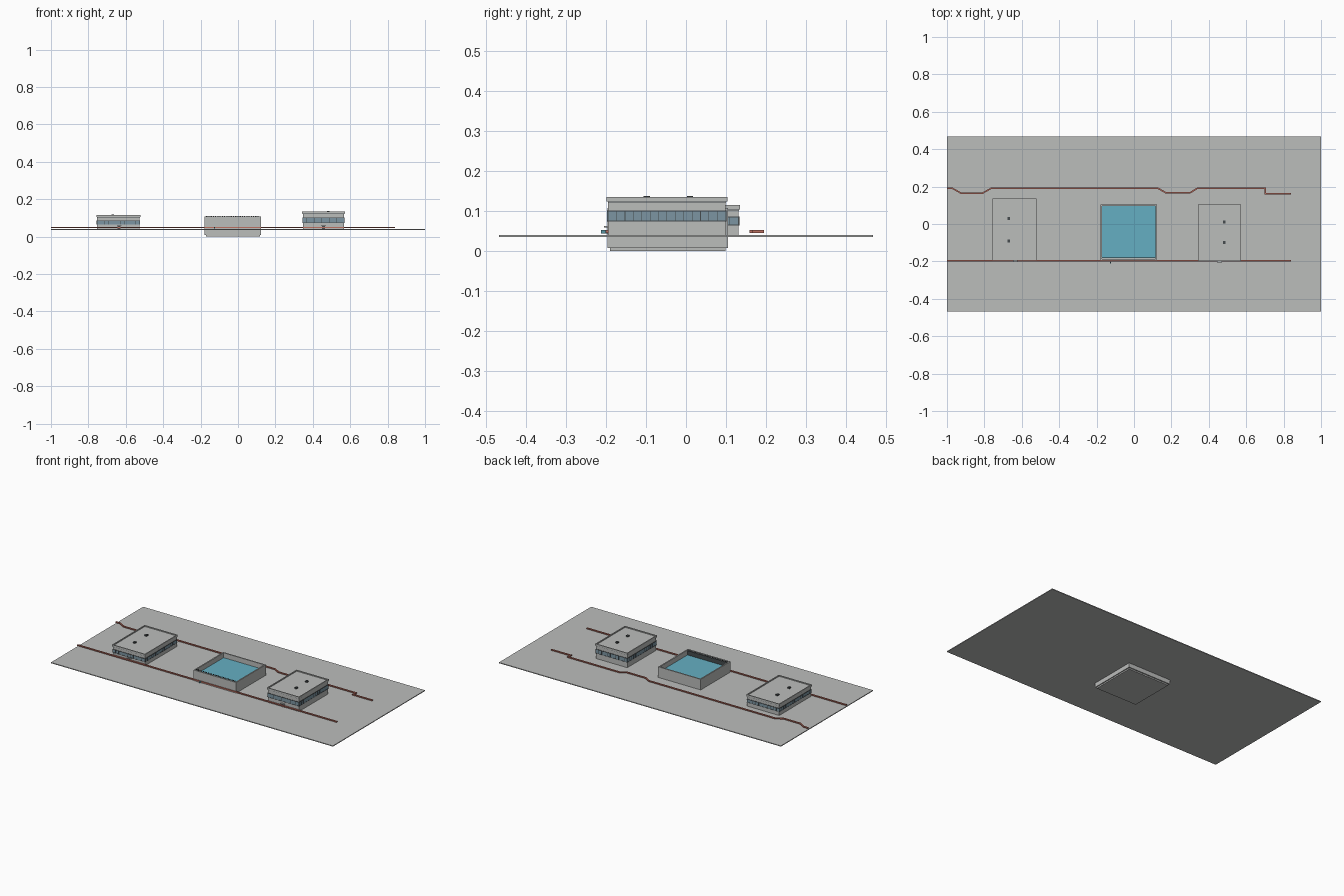
import bpy, bmesh
from mathutils import Vector

cube = bpy.data.objects.get("Cube")
if cube:
    bpy.data.objects.remove(cube, do_unlink=True)


def material(name, r, g, b):
    m = bpy.data.materials.new(name)
    m.use_nodes = True
    m.diffuse_color = (r, g, b, 1)
    m.node_tree.nodes["Principled BSDF"].inputs["Base Color"].default_value = (r, g, b, 1)
    return m


CONCRETE = material("concrete_grey", 0.5, 0.51, 0.5)
GLASS = material("window_glass", 0.2, 0.3, 0.36)
FRAME = material("dark_frame", 0.06, 0.07, 0.075)
WATER = material("water_blue", 0.13, 0.43, 0.54)
PIPE = material("pipe_red", 0.5, 0.16, 0.12)
TEAL = material("valve_teal", 0.1, 0.3, 0.36)


def boxes(name, mat, spans):
    """One object from boxes given as (x0, x1, y0, y1, z0, z1)."""
    bm = bmesh.new()
    for x0, x1, y0, y1, z0, z1 in spans:
        made = bmesh.ops.create_cube(bm, size=1)["verts"]
        for v in made:
            v.co = Vector(((x0 + x1) / 2 + v.co.x * (x1 - x0),
                           (y0 + y1) / 2 + v.co.y * (y1 - y0),
                           (z0 + z1) / 2 + v.co.z * (z1 - z0)))
    me = bpy.data.meshes.new(name)
    bm.to_mesh(me)
    bm.free()
    me.materials.append(mat)
    ob = bpy.data.objects.new(name, me)
    bpy.context.collection.objects.link(ob)
    return ob


def ring(x0, x1, y0, y1, z0, z1, t):
    """Four walls of thickness t."""
    return [(x0, x1, y0, y0 + t, z0, z1), (x0, x1, y1 - t, y1, z0, z1),
            (x0, x0 + t, y0 + t, y1 - t, z0, z1), (x1 - t, x1, y0 + t, y1 - t, z0, z1)]


def pipe(name, mat, points, z0, z1, half):
    """Mitred square duct along a flat path."""
    pts = [Vector(p) for p in points]
    bm = bmesh.new()
    rows = []
    for i, p in enumerate(pts):
        a = (p - pts[i - 1]).normalized() if i else (pts[1] - p).normalized()
        b = (pts[i + 1] - p).normalized() if i + 1 < len(pts) else a
        n = Vector((-a.y - b.y, a.x + b.x)).normalized()
        n *= half / n.dot(Vector((-a.y, a.x)))
        rows.append([bm.verts.new((*(p + s * n), z))
                     for s, z in ((1, z0), (-1, z0), (-1, z1), (1, z1))])
    for r, q in zip(rows, rows[1:]):
        for k in range(4):
            bm.faces.new((r[k], r[(k + 1) % 4], q[(k + 1) % 4], q[k]))
    bm.faces.new(rows[0])
    bm.faces.new(rows[-1])
    bmesh.ops.recalc_face_normals(bm, faces=bm.faces)
    me = bpy.data.meshes.new(name)
    bm.to_mesh(me)
    bm.free()
    me.materials.append(mat)
    bpy.context.collection.objects.link(bpy.data.objects.new(name, me))


def building(side, x0, x1, y0, y1, top, win0, win1, hatches, door_x):
    g, o = 0.04, 0.004
    a0, a1, b0, b1 = x0 + o, x1 - o, y0 + o, y1 - o
    roof = top - 0.006
    boxes(side + "_building_walls", CONCRETE, [(a0, a1, b0, b1, g, roof)])
    # Parapet and the shadow gap under it
    boxes(side + "_building_parapet", CONCRETE, ring(x0, x1, y0, y1, top - 0.011, top, 0.006))
    boxes(side + "_building_eave_strip", FRAME,
          ring(a0 - 0.001, a1 + 0.001, b0 - 0.001, b1 + 0.001, top - 0.0135, top - 0.011, 0.004))
    # Window band round all sides with mullions and sills
    e = 0.0015
    boxes(side + "_building_windows", GLASS, ring(a0 - e, a1 + e, b0 - e, b1 + e, win0, win1, 0.004))
    bars = []
    for z in (win0, win1):
        bars += ring(a0 - 0.0025, a1 + 0.0025, b0 - 0.0025, b1 + 0.0025, z - 0.001, z + 0.001, 0.005)
    nx, ny, h = round((a1 - a0) / 0.021), round((b1 - b0) / 0.021), 0.0007
    for i in range(nx + 1):
        x = a0 + (a1 - a0) * i / nx
        bars += [(x - h, x + h, y - 0.0025, y + 0.0025, win0, win1) for y in (b0, b1)]
    for i in range(ny + 1):
        y = b0 + (b1 - b0) * i / ny
        bars += [(x - 0.0025, x + 0.0025, y - h, y + h, win0, win1) for x in (a0, a1)]
    boxes(side + "_building_window_frames", FRAME, bars)
    # Entrance and roof hatches
    boxes(side + "_entrance_door", FRAME,
          [(door_x - 0.008, door_x + 0.008, b0 - 0.002, b0 + 0.002, g, 0.058)])
    boxes(side + "_entrance_canopy", CONCRETE,
          [(door_x - 0.013, door_x + 0.013, b0 - 0.011, b0, 0.059, 0.063)])
    boxes(side + "_roof_hatches", FRAME,
          [(x - 0.007, x + 0.007, y - 0.008, y + 0.008, roof, top + 0.002) for x, y in hatches])


# Ground slab
boxes("ground_slab", CONCRETE, [(-1, 1, -0.467, 0.467, 0.035, 0.04)])

# Two service buildings
building("right", -0.757, -0.522, -0.195, 0.135, 0.115, 0.065, 0.085,
         [(-0.67, 0.03), (-0.67, -0.09)], -0.635)
building("left", 0.343, 0.572, -0.198, 0.103, 0.135, 0.075, 0.1,
         [(0.482, 0.01), (0.482, -0.098)], 0.457)

# Sunken tank with an overflow channel at the front
boxes("tank_walls", CONCRETE, ring(-0.178, 0.124, -0.196, 0.105, 0.008, 0.108, 0.008))
boxes("tank_floor", CONCRETE, [(-0.172, 0.118, -0.19, 0.098, 0, 0.009)])
boxes("tank_water", WATER, [(-0.17, 0.116, -0.18, 0.097, 0.072, 0.077)])
boxes("overflow_channel", CONCRETE, [(-0.17, 0.116, -0.188, -0.18, 0.06, 0.07)])
count = 24
step = 0.286 / count
boxes("overflow_weir", FRAME, [(-0.17, 0.116, -0.182, -0.18, 0.07, 0.104)]
      + [(-0.17 + step * i, -0.17 + step * (i + 0.5), -0.182, -0.18, 0.103, 0.11)
         for i in range(count)])

# Pipes in front of and behind the buildings
pipe("front_pipe", PIPE, [(-1, -0.197), (0.84, -0.197)], 0.045, 0.052, 0.004)
pipe("rear_pipe", PIPE,
     [(-1, 0.19), (-0.97, 0.19), (-0.925, 0.165), (-0.81, 0.165), (-0.765, 0.19), (0.13, 0.19),
      (0.17, 0.167), (0.3, 0.167), (0.337, 0.19), (0.703, 0.19), (0.703, 0.163), (0.84, 0.163)],
     0.045, 0.052, 0.004)
boxes("tank_outlet_valve", TEAL, [(-0.129, -0.122, -0.212, -0.196, 0.044, 0.052)])
